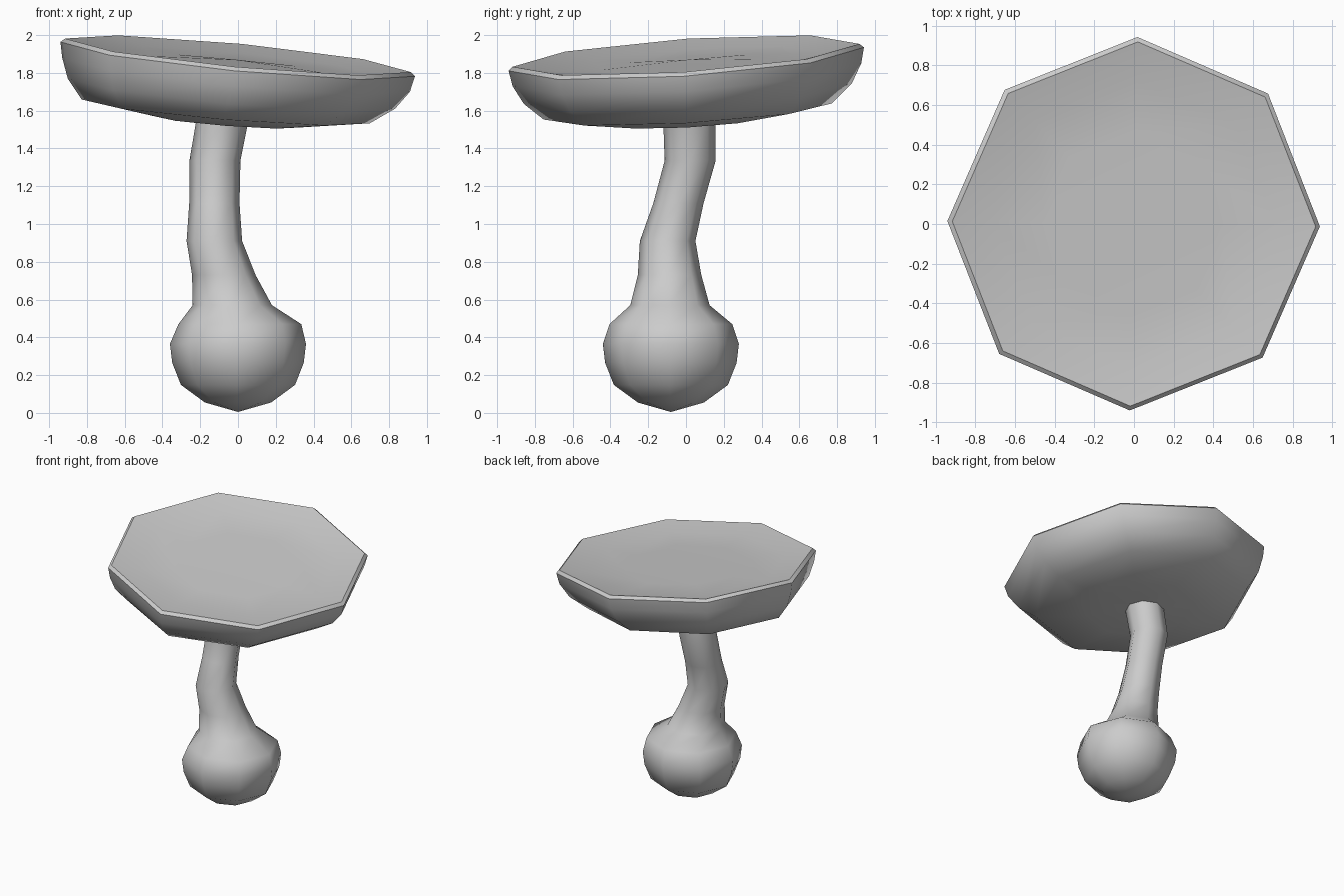
import bpy, bmesh, math
from mathutils import Vector

if "Cube" in bpy.data.objects:
    bpy.data.objects.remove(bpy.data.objects["Cube"])

SIDES = 8


def loft(name, rings, angle):
    """Skin rings (centre, radius, normal); radius 0 collapses to a pole."""
    bm = bmesh.new()
    loops = []
    for centre, r, normal in rings:
        c = Vector(centre)
        turn = Vector((0, 0, 1)).rotation_difference(Vector(normal))
        if r == 0:
            loops.append([bm.verts.new(c)] * SIDES)
            continue
        loop = []
        for i in range(SIDES):
            a = 2 * math.pi * i / SIDES - math.radians(1)
            loop.append(bm.verts.new(c + turn @ Vector((r * math.cos(a), r * math.sin(a), 0))))
        loops.append(loop)
    for lo, hi in zip(loops, loops[1:]):
        for i in range(SIDES):
            j = (i + 1) % SIDES
            bm.faces.new(list(dict.fromkeys((lo[i], lo[j], hi[j], hi[i]))))
    bmesh.ops.recalc_face_normals(bm, faces=bm.faces)
    mesh = bpy.data.meshes.new(name)
    bm.to_mesh(mesh)
    bm.free()
    ob = bpy.data.objects.new(name, mesh)
    bpy.context.scene.collection.objects.link(ob)
    bpy.context.view_layer.objects.active = ob
    ob.select_set(True)
    bpy.ops.object.shade_smooth_by_angle(angle=math.radians(angle))
    return ob


# bulb and crooked stalk: x, y, z, radius
up = (0, 0, 1)
stalk = [
    (0, -0.08, 0.005, 0), (0, -0.08, 0.055, 0.175), (0, -0.08, 0.148, 0.302),
    (0, -0.08, 0.265, 0.348), (0, -0.08, 0.365, 0.36), (0.01, -0.08, 0.47, 0.325),
    (-0.03, -0.085, 0.57, 0.21), (-0.075, -0.087, 0.73, 0.168),
    (-0.125, -0.097, 0.91, 0.147), (-0.125, -0.04, 1.11, 0.133),
    (-0.122, 0.022, 1.335, 0.135), (-0.085, 0.018, 1.535, 0.138),
]
rings = [((x, y, z), r, up) for x, y, z, r in stalk]

# underside and wall of the tilted cap: x, y, z, radius, tilt amount
tilt = Vector((0.096, -0.068, 0))
under = [
    (-0.06, 0.01, 1.54, 0.38, 0.8), (-0.065, 0.01, 1.596, 0.765, 0.85),
    (-0.035, 0.01, 1.69, 0.87, 0.95), (-0.01, 0.005, 1.79, 0.925, 1),
]
rings += [((x, y, z), r, tilt * k + Vector(up)) for x, y, z, r, k in under]

# rounded lip and shallow dish: radius, height above the rim plane
normal = tilt + Vector(up)
dish = [(0.943, -0.02), (0.92, 0), (0.72, -0.035), (0.45, -0.048), (0, -0.024)]
rings += [(Vector((0, 0, 1.893)) + normal * h, r, normal) for r, h in dish]

loft("mushroom_stalk_and_cap", rings, 50)
